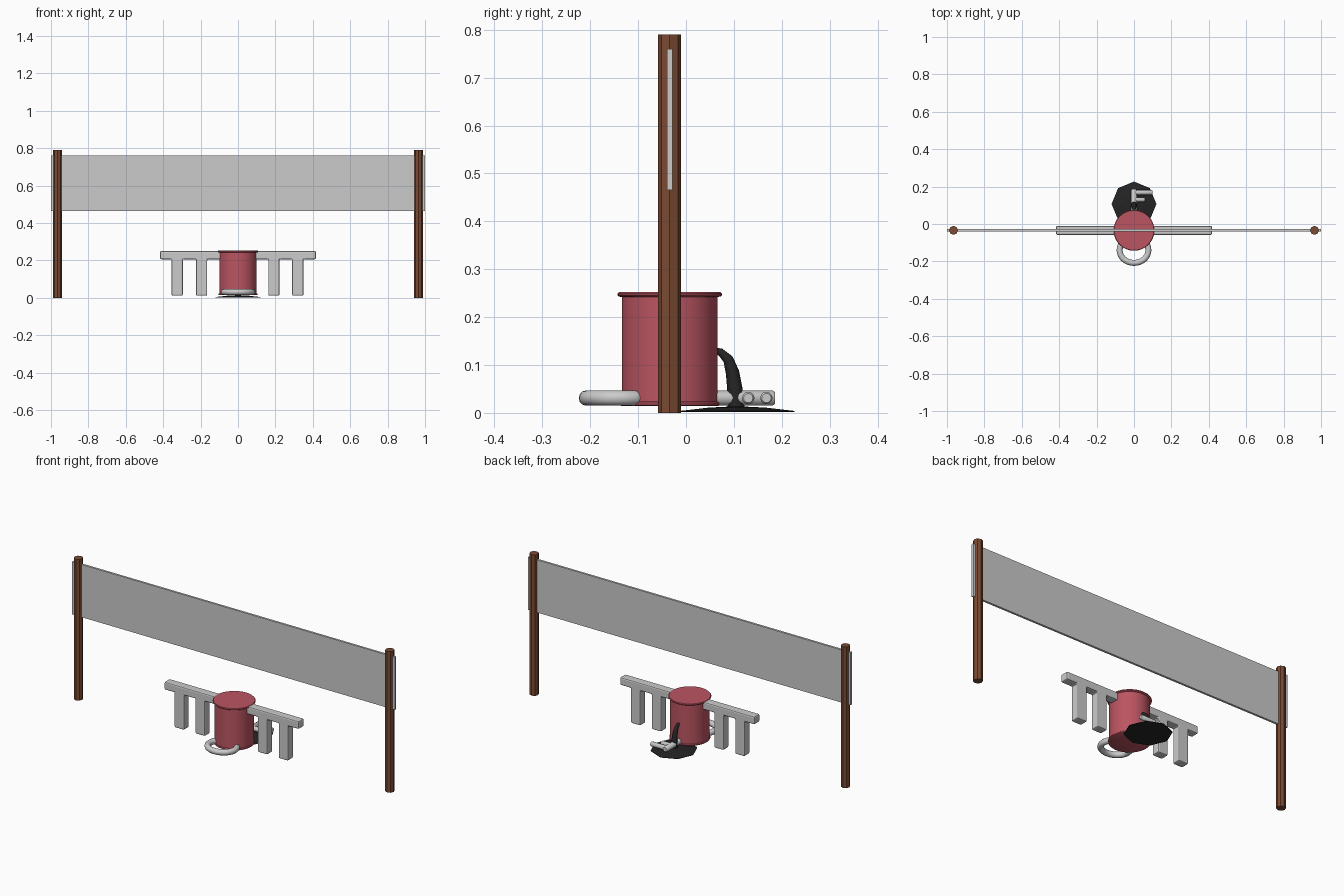
import bpy, bmesh, math
from mathutils import Vector

if "Cube" in bpy.data.objects:
    bpy.data.objects.remove(bpy.data.objects["Cube"])

YC = -0.034  # common depth of posts, banner, rack and drum


def mat(name, col):
    m = bpy.data.materials.new(name)
    m.diffuse_color = (*col, 1)
    m.use_nodes = True
    m.node_tree.nodes["Principled BSDF"].inputs["Base Color"].default_value = m.diffuse_color
    return m


BROWN = mat("brown_wood", (0.20, 0.07, 0.033))
RED = mat("red_paint", (0.50, 0.09, 0.12))
BLACK = mat("black_liquid", (0.018, 0.018, 0.018))


def make(name, bm, material=None, smooth=None):
    bmesh.ops.recalc_face_normals(bm, faces=bm.faces)
    me = bpy.data.meshes.new(name)
    bm.to_mesh(me)
    bm.free()
    ob = bpy.data.objects.new(name, me)
    bpy.context.collection.objects.link(ob)
    if material:
        me.materials.append(material)
    if smooth:
        bpy.ops.object.select_all(action='DESELECT')
        bpy.context.view_layer.objects.active = ob
        ob.select_set(True)
        bpy.ops.object.shade_smooth_by_angle(angle=math.radians(smooth))
    return ob


def lathe(bm, profile, n, cx, cy):
    """Closed turned solid from (radius, z) points."""
    rings = [[bm.verts.new((cx + r * math.cos(2 * math.pi * i / n),
                            cy + r * math.sin(2 * math.pi * i / n), z))
              for i in range(n)] for r, z in profile]
    for a, b in zip(rings, rings[1:]):
        for i in range(n):
            j = (i + 1) % n
            bm.faces.new((a[i], a[j], b[j], b[i]))
    bm.faces.new(rings[0])
    bm.faces.new(rings[-1])


def tube(bm, pts, radii, n=12, closed=False):
    """Sweep a circle along a planar path of 3D points."""
    pts = [Vector(p) for p in pts]
    m = len(pts)
    flat = all(abs(p.z - pts[0].z) < 1e-6 for p in pts)
    up = Vector((0, 0, 1)) if flat else Vector((1, 0, 0))
    rings = []
    for k, p in enumerate(pts):
        a = pts[(k - 1) % m] if closed or k else p
        b = pts[(k + 1) % m] if closed or k < m - 1 else p
        side = (b - a).normalized().cross(up)
        rings.append([bm.verts.new(p + radii[k] * (math.cos(2 * math.pi * i / n) * side
                                                   + math.sin(2 * math.pi * i / n) * up))
                      for i in range(n)])
    for k in range(m if closed else m - 1):
        a, b = rings[k], rings[(k + 1) % m]
        for i in range(n):
            j = (i + 1) % n
            bm.faces.new((a[i], a[j], b[j], b[i]))
    if not closed:
        bm.faces.new(rings[0])
        bm.faces.new(rings[-1])


# Octagonal posts
for side, sx in (("left", -1), ("right", 1)):
    bm = bmesh.new()
    lathe(bm, [(0.024, 0), (0.024, 0.79)], 8, sx * 0.965, YC)
    make(side + "_post", bm, BROWN)

# Long banner panel between the posts
bm = bmesh.new()
bmesh.ops.create_cube(bm, size=1)
for v in bm.verts:
    v.co = (v.co.x * 2.0, YC + v.co.y * 0.012, 0.6125 + v.co.z * 0.295)
make("banner", bm)

# Comb-shaped rack: one outline, extruded and bevelled
outline = [(0.417, 0.25), (-0.417, 0.25), (-0.417, 0.206)]
for x in (-0.325, -0.195, 0.192, 0.32):
    outline += [(x - 0.03, 0.206), (x - 0.03, 0.011), (x + 0.03, 0.011), (x + 0.03, 0.206)]
outline.append((0.417, 0.206))
bm = bmesh.new()
face = bm.faces.new([bm.verts.new((x, YC - 0.024, z)) for x, z in outline])
ext = bmesh.ops.extrude_face_region(bm, geom=[face])
bmesh.ops.translate(bm, vec=(0, 0.048, 0),
                    verts=[g for g in ext["geom"] if isinstance(g, bmesh.types.BMVert)])
rack = make("rack", bm)
bev = rack.modifiers.new("bevel", 'BEVEL')
bev.width = 0.007
bev.segments = 2

# Drum with rolled top and bottom rims
bm = bmesh.new()
lathe(bm, [(0.100, 0.014), (0.104, 0.016), (0.104, 0.021), (0.100, 0.024), (0.100, 0.242),
           (0.106, 0.243), (0.109, 0.246), (0.109, 0.249), (0.106, 0.252)], 48, 0, YC)
make("drum", bm, RED, 40)

# Giant key under the drum: bow ring, shaft and two teeth
KZ, KR = 0.031, 0.016
bm = bmesh.new()
ring = [(0.077 * math.cos(t), -0.14 + 0.068 * math.sin(t), KZ)
        for t in (2 * math.pi * i / 32 for i in range(32))]
tube(bm, ring, [KR] * 32, closed=True)
make("key_bow", bm, smooth=50)
bm = bmesh.new()
tube(bm, [(0, -0.075, KZ), (0, 0.181, KZ), (0, 0.186, KZ)], [KR, KR, 0.012])
make("key_shaft", bm, smooth=50)
for i, (y, length, r) in enumerate(((0.168, 0.098, 0.013), (0.130, 0.06, 0.013))):
    bm = bmesh.new()
    tube(bm, [(0, y, KZ), (length - 0.004, y, KZ), (length, y, KZ)], [r, r, r * 0.75])
    make(f"key_tooth_{i + 1}", bm, smooth=50)

# Liquid stream arcing out of the drum, widening as it falls
bm = bmesh.new()
tube(bm, [(0, 0.05, 0.132), (0, 0.072, 0.127), (0, 0.088, 0.112), (0, 0.097, 0.085),
          (0, 0.102, 0.05), (0, 0.105, 0.008)],
     [0.006, 0.008, 0.011, 0.014, 0.016, 0.018], n=10)
make("liquid_stream", bm, BLACK, 50)

# Low octagonal puddle
bm = bmesh.new()
lathe(bm, [(0.12, 0.002), (0.12, 0.004), (0.06, 0.011), (0.02, 0.013)], 8, 0, 0.107)
make("puddle", bm, BLACK)
